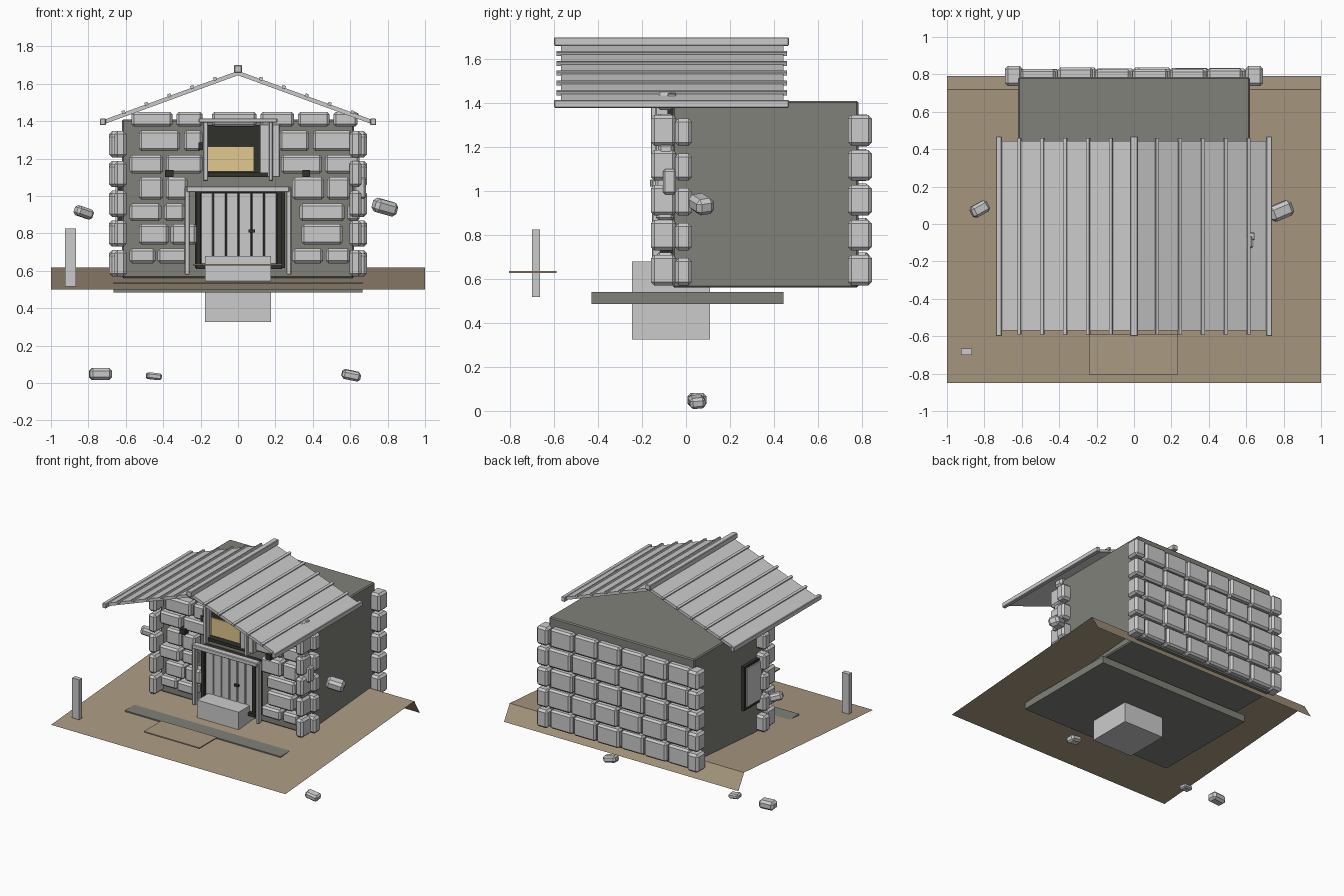
import bpy, bmesh, math, random
from mathutils import Matrix, Vector, Euler

random.seed(4)


def material(name, color):
    m = bpy.data.materials.new(name)
    m.diffuse_color = (*color, 1)
    return m


DARK = material("dark_stone", (0.22, 0.22, 0.195))
BLACK = material("black_iron", (0.03, 0.03, 0.025))
EARTH = material("earth", (0.40, 0.32, 0.22))
TAN = material("tan_cloth", (0.75, 0.58, 0.27))


def finish(name, bm, mat=None):
    me = bpy.data.meshes.new(name)
    bm.to_mesh(me)
    bm.free()
    ob = bpy.data.objects.new(name, me)
    bpy.context.collection.objects.link(ob)
    if mat:
        me.materials.append(mat)
    return ob


def boxes(name, spans, bevel=0.0, mat=None, rot=(0, 0, 0)):
    """One object made of boxes, each given as x0, x1, y0, y1, z0, z1."""
    bm = bmesh.new()
    for x0, x1, y0, y1, z0, z1 in spans:
        size = Vector((x1 - x0, y1 - y0, z1 - z0))
        mid = Vector((x0 + x1, y0 + y1, z0 + z1)) / 2
        tmp = bmesh.new()
        bmesh.ops.create_cube(tmp, size=1)
        bmesh.ops.scale(tmp, vec=size, verts=tmp.verts)
        if bevel:
            bmesh.ops.bevel(tmp, geom=tmp.edges[:], offset=bevel, segments=1,
                            profile=0.5, affect='EDGES')
        tmp.transform(Matrix.Translation(mid) @ Euler(rot).to_matrix().to_4x4())
        me = bpy.data.meshes.new("tmp")
        tmp.to_mesh(me)
        tmp.free()
        bm.from_mesh(me)
        bpy.data.meshes.remove(me)
    return finish(name, bm, mat)


def both(spans):
    """The spans plus their mirror images in x."""
    return spans + [(-b, -a, *rest) for a, b, *rest in spans]


# sloping ground sheet with a folded back edge
bm = bmesh.new()
rows = [[bm.verts.new((x, y, z)) for x in (-1, 1)]
        for y, z in ((-0.85, 0.50), (0.72, 0.617), (0.79, 0.50))]
for a, b in zip(rows, rows[1:]):
    bm.faces.new((a[0], a[1], b[1], b[0]))
finish("ground", bm, EARTH)

# foundation, doorstep, mat and marker post
boxes("foundation_slab", [(-0.665, 0.665, -0.43, 0.445, 0.485, 0.54)], 0, DARK)
boxes("doorstep", [(-0.177, 0.177, -0.245, 0.11, 0.325, 0.68)])
boxes("door_mat", [(-0.24, 0.235, -0.805, -0.59, 0.627, 0.636)], 0, EARTH)
boxes("marker_post", [(-0.925, -0.865, -0.70, -0.665, 0.517, 0.825)])

# house body
boxes("house_body", [(-0.62, 0.62, -0.06, 0.785, 0.56, 1.41)], 0.008, DARK)

# front wall stones, row by row: z range then x ranges
front_rows = [
    (1.37, 1.45, [(-0.57, -0.35), (-0.33, -0.19), (-0.14, 0.10), (0.12, 0.30), (0.32, 0.49), (0.51, 0.64)]),
    (1.24, 1.35, [(-0.53, -0.31), (-0.29, -0.19), (0.22, 0.38), (0.40, 0.61)]),
    (1.12, 1.22, [(-0.58, -0.40), (-0.385, -0.19), (0.23, 0.45), (0.465, 0.65)]),
    (0.98, 1.10, [(-0.53, -0.40), (-0.385, -0.27), (0.29, 0.46), (0.475, 0.60)]),
    (0.865, 0.96, [(-0.58, -0.41), (-0.395, -0.285), (0.33, 0.57), (0.585, 0.65)]),
    (0.74, 0.85, [(-0.53, -0.37), (-0.36, -0.22), (0.34, 0.56)]),
    (0.64, 0.72, [(-0.58, -0.44), (-0.43, -0.27), (0.29, 0.455), (0.47, 0.60)]),
]
boxes("front_wall_stones",
      [(a, b, -0.125 - random.uniform(0, 0.02), -0.055, z0, z1)
       for z0, z1, xs in front_rows for a, b in xs], 0.014)

# back wall stones
boxes("back_wall_stones",
      [(-0.60 + 0.2 * c + s, -0.41 + 0.2 * c + s, 0.76,
        0.825 + random.uniform(0, 0.012), 0.575 + 0.157 * r, 0.72 + 0.157 * r)
       for r in range(5) for s in ((0.012,) if r % 2 else (-0.008,))
       for c in range(6)], 0.014)

# corner stones
corners = []
for r in range(5):
    z = 0.57 + 0.159 * r
    corners += [(0.595, 0.66, -0.16, -0.045, z, z + 0.14),
                (0.59, 0.69, -0.05, 0.027, z, z + 0.125),
                (0.595, 0.69, 0.737, 0.846, z, z + 0.14)]
boxes("corner_stones", both(corners), 0.016)
boxes("corner_chip", [(0.62, 0.685, -0.105, -0.045, 0.985, 1.10)], 0.01)

# roof panels, battens, ridge and eave beams
SLOPE, APEX = 0.365, 1.657
angle = math.atan(SLOPE)
for side, label in ((1, "right"), (-1, "left")):
    length, x = 0.73 / math.cos(angle), 0.365
    z = APEX - SLOPE * x
    boxes("roof_panel_" + label,
          [(side * x - length / 2, side * x + length / 2, -0.57, 0.445, z - 0.011, z + 0.011)],
          0, None, (0, side * angle, 0))
    battens = []
    for i in range(1, 6):
        x = side * 0.1225 * i
        z = APEX + 0.014 - SLOPE * abs(x)
        battens.append((x - 0.009, x + 0.009, -0.59, 0.46, z - 0.009, z + 0.009))
    boxes("roof_battens_" + label, battens, 0, None, (0, side * angle, 0))
boxes("eave_beams", both([(0.707, 0.738, -0.60, 0.468, 1.378, 1.415)]), 0.004)
boxes("ridge_beam", [(-0.021, 0.021, -0.60, 0.468, 1.66, 1.70)], 0.004)

# door: dark surround, planks, handle
boxes("door_surround", [(-0.23, 0.25, -0.085, -0.05, 0.615, 1.03)], 0, BLACK)
boxes("door_frame", [(-0.225, -0.20, -0.13, -0.06, 0.62, 1.02),
                     (0.21, 0.235, -0.13, -0.06, 0.62, 1.02),
                     (-0.225, 0.235, -0.13, -0.06, 1.015, 1.035),
                     (-0.225, 0.235, -0.13, -0.06, 0.61, 0.635)], 0, BLACK)
boxes("door_planks", [(-0.198 + 0.068 * i, -0.135 + 0.068 * i, -0.11, -0.08, 0.635, 1.015)
                      for i in range(6)], 0.003)
boxes("door_handle", [(0.055, 0.09, -0.13, -0.105, 0.805, 0.82)], 0, BLACK)

# timber surround of the doorway
boxes("doorway_timbers", [(-0.285, -0.258, -0.155, -0.115, 0.58, 1.05),
                          (0.258, 0.285, -0.155, -0.115, 0.58, 1.05),
                          (-0.275, 0.275, -0.165, -0.115, 1.02, 1.052)], 0.004)

# upper window: recess, cloth, sill, shutter and timbers
boxes("window_recess", [(-0.165, 0.16, -0.09, -0.055, 1.10, 1.38)], 0, BLACK)
boxes("window_cloth", [(-0.16, 0.085, -0.10, -0.088, 1.13, 1.265)], 0, TAN)
boxes("window_sill", [(-0.17, 0.16, -0.14, -0.06, 1.10, 1.125)], 0, BLACK)
boxes("window_shutter", [(0.115, 0.225, -0.14, -0.08, 1.10, 1.385)], 0.005)
boxes("window_timbers", [(-0.187, -0.16, -0.16, -0.11, 1.08, 1.40),
                         (0.165, 0.187, -0.16, -0.11, 1.08, 1.40),
                         (-0.21, 0.21, -0.17, -0.11, 1.392, 1.415)], 0.004)

# small iron brackets
boxes("wall_brackets", [(-0.39, -0.345, -0.155, -0.11, 1.10, 1.14),
                        (0.345, 0.385, -0.155, -0.11, 1.10, 1.14),
                        (-0.212, -0.18, -0.155, -0.11, 1.245, 1.285)], 0, BLACK)

# side window on the left wall
boxes("side_window_frame", [(-0.645, -0.615, -0.01, 0.21, 0.80, 1.14)], 0, BLACK)
boxes("side_window_panel", [(-0.655, -0.64, 0.01, 0.19, 0.825, 1.12)])

# loose rocks: centre, size, rotation
rocks = [
    ((0.785, 0.07, 0.94), (0.13, 0.085, 0.075), (0.15, 0.25, 0.4)),
    ((-0.825, 0.08, 0.912), (0.10, 0.065, 0.055), (0.1, 0.3, 0.5)),
    ((-0.735, 0.05, 0.048), (0.12, 0.08, 0.065), (0, 0, 0.1)),
    ((-0.45, 0.045, 0.036), (0.08, 0.06, 0.036), (0, 0.1, 0.15)),
    ((0.605, 0.05, 0.041), (0.10, 0.07, 0.05), (0.1, 0.2, 0.1)),
    ((0.615, -0.065, 1.437), (0.06, 0.04, 0.02), (0, 0.1, 0)),
]
for i, (c, s, r) in enumerate(rocks):
    boxes(f"loose_rock_{i + 1}",
          [tuple(v for k in range(3) for v in (c[k] - s[k] / 2, c[k] + s[k] / 2))],
          min(s) * 0.25, None, r)
